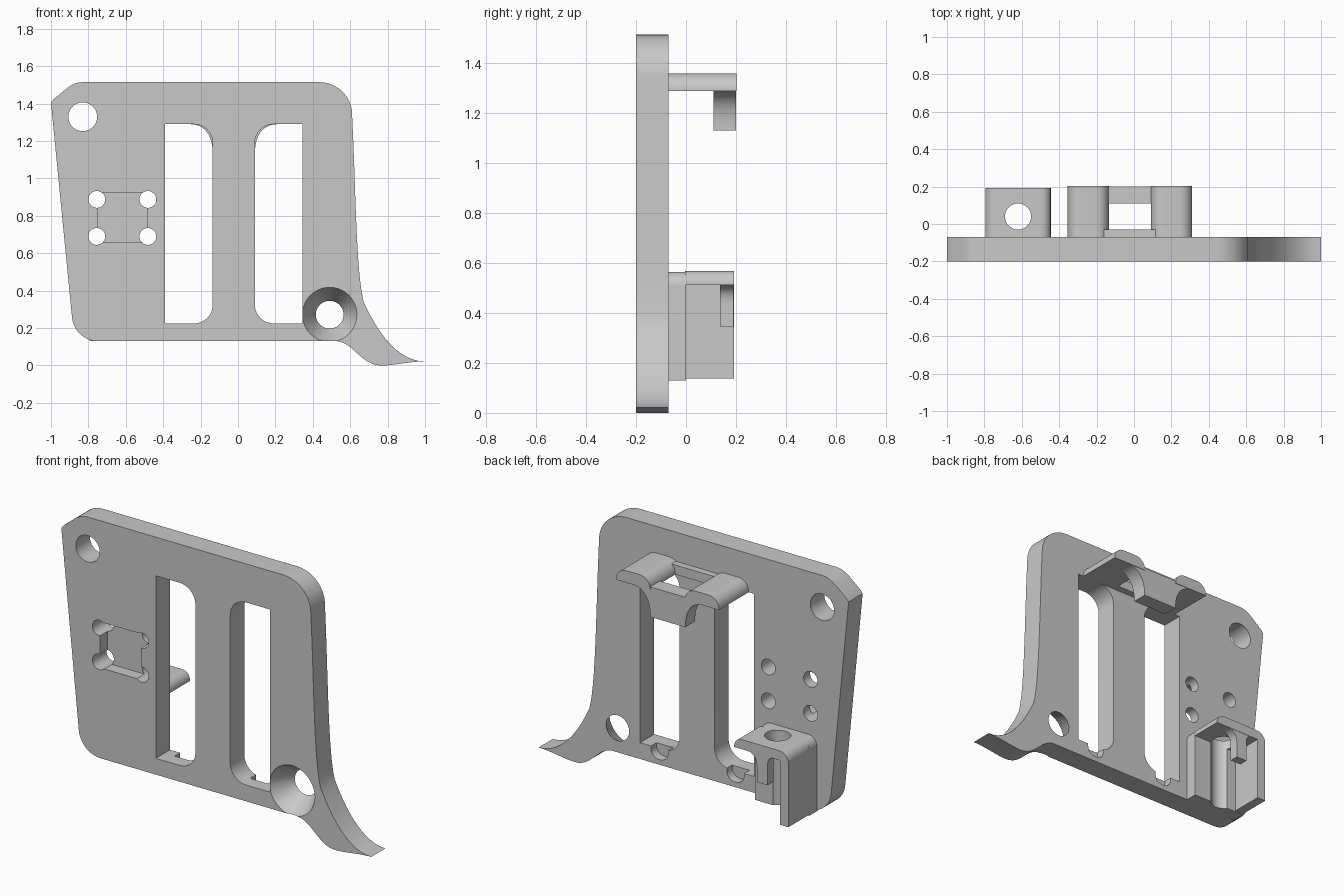
import bpy, bmesh, math
from mathutils import Vector
from mathutils.geometry import interpolate_bezier

if "Cube" in bpy.data.objects:
    bpy.data.objects.remove(bpy.data.objects["Cube"], do_unlink=True)

grey = bpy.data.materials.new("plain grey")
grey.use_nodes = True
grey.diffuse_color = (0.58, 0.58, 0.58, 1)
grey.node_tree.nodes["Principled BSDF"].inputs["Base Color"].default_value = grey.diffuse_color
parts = []


def rounded(corners, steps=10):
    """Polygon from (x, z, radius) corners, each replaced by an arc."""
    pts = []
    for i, (x, z, r) in enumerate(corners):
        p = Vector((x, z))
        if r == 0:
            pts.append(p)
            continue
        a = (Vector(corners[i - 1][:2]) - p).normalized()
        b = (Vector(corners[(i + 1) % len(corners)][:2]) - p).normalized()
        half = a.angle(b) / 2
        centre = p + (a + b).normalized() * (r / math.sin(half))
        start = (p + a * (r / math.tan(half)) - centre).normalized()
        end = (p + b * (r / math.tan(half)) - centre).normalized()
        for k in range(steps + 1):
            pts.append(centre + start.slerp(end, k / steps) * r)
    return pts


def rect(x0, x1, z0, z1, bl=0, br=0, tr=0, tl=0):
    return rounded([(x0, z0, bl), (x1, z0, br), (x1, z1, tr), (x0, z1, tl)])


def curve(a, ha, hb, b, n=14):
    return [Vector(p[:2]) for p in interpolate_bezier(*[Vector((*q, 0)) for q in (a, ha, hb, b)], n)]


def prism(name, pts, y0, y1):
    """Solid with an x-z profile running from y0 to y1."""
    bm = bmesh.new()
    near, far = [[bm.verts.new((p[0], y, p[1])) for p in pts] for y in (y0, y1)]
    bm.faces.new(near)
    bm.faces.new(far[::-1])
    for i in range(len(pts)):
        bm.faces.new((near[i], near[i - 1], far[i - 1], far[i]))
    bmesh.ops.recalc_face_normals(bm, faces=bm.faces)
    return finish(name, bm)


def cone(name, centre, r0, r1, depth, axis="Y"):
    """Cylinder or cone; r0 is at the low end of the axis."""
    bm = bmesh.new()
    bmesh.ops.create_cone(bm, cap_ends=True, segments=40, radius1=r0, radius2=r1, depth=depth)
    if axis == "Y":
        for v in bm.verts:
            v.co = Vector((v.co.x, v.co.z, -v.co.y))
    bmesh.ops.translate(bm, vec=centre, verts=bm.verts)
    return finish(name, bm)


def finish(name, bm):
    mesh = bpy.data.meshes.new(name)
    bm.to_mesh(mesh)
    bm.free()
    mesh.materials.append(grey)
    ob = bpy.data.objects.new(name, mesh)
    bpy.context.collection.objects.link(ob)
    parts.append(ob)
    return ob


def cut(ob, cutters):
    """Subtract cutters and bake the result."""
    for c in cutters:
        c.hide_render = True
        m = ob.modifiers.new("cut", "BOOLEAN")
        m.operation, m.solver, m.object = "DIFFERENCE", "EXACT", c
    bpy.context.view_layer.update()
    baked = bpy.data.meshes.new_from_object(ob.evaluated_get(bpy.context.evaluated_depsgraph_get()))
    ob.modifiers.clear()
    ob.data = baked
    for c in cutters:
        parts.remove(c)
        bpy.data.objects.remove(c, do_unlink=True)


FRONT, BACK = -0.2, -0.07
MID_L, MID_R = -0.135, 0.09

# Main plate with curved tail
outline = rounded([(-1.0, 1.405, 0), (-0.875, 0.13, 0.14), (0.5, 0.13, 0)])
outline += curve((0.53, 0.13), (0.62, 0.12), (0.66, 0.0), (0.765, 0.0))
outline += curve((0.765, 0.0), (0.84, 0.0), (0.9, 0.02), (1.0, 0.022))[1:]
outline += curve((1.0, 0.022), (0.85, 0.02), (0.74, 0.19), (0.672, 0.34))[1:]
outline += curve((0.672, 0.34), (0.63, 0.5), (0.63, 0.95), (0.61, 1.34))[1:]
outline += curve((0.61, 1.34), (0.61, 1.44), (0.53, 1.515), (0.43, 1.515))[1:]
outline += curve((-0.83, 1.515), (-0.89, 1.515), (-0.92, 1.475), (-0.985, 1.425), 8)
plate = prism("main_plate", outline, FRONT, BACK)

cutters = [
    prism("slot_right", rect(-0.39, MID_L, 0.225, 1.29, br=0.1, tr=0.1), -0.4, 0.1),
    prism("slot_left", rect(MID_R, 0.345, 0.225, 1.29, bl=0.1, tl=0.1), -0.4, 0.1),
    cone("corner_hole", (-0.83, -0.13, 1.33), 0.077, 0.077, 0.4),
    cone("countersink", (0.49, -0.135, 0.272), 0.147, 0.073, 0.134),
    prism("pocket", rect(-0.75, -0.485, 0.657, 0.925), -0.3, -0.13),
]
for x in (-0.755, -0.482):
    for z in (0.69, 0.888):
        cutters.append(cone("pin_hole", (x, -0.13, z), 0.045, 0.045, 0.4))
# Hook notches behind the lower slot ends
for x in (-0.27, 0.22):
    cutters.append(prism("notch", rect(x - 0.055, x + 0.055, 0.16, 0.26, 0.05, 0.05), -0.12, 0.0))
cut(plate, cutters)

# Upper bracket: two rounded humps joined by a rib and a lipped bar
for side, x0, x1 in (("right", -0.355, MID_L), ("left", MID_R, 0.31)):
    prism("bracket_hump_" + side, rect(x0, x1, 1.29, 1.36, tr=0.066, tl=0.066), BACK - 0.01, 0.203)
prism("bracket_rib", rect(-0.175, 0.135, 1.29, 1.345), BACK - 0.01, -0.03)
lip = [Vector((MID_L - 0.12, 1.305))]
lip += curve((MID_L - 0.12, 1.29), (MID_L - 0.05, 1.29), (MID_L, 1.24), (MID_L, 1.13))
lip += [Vector((MID_L + MID_R - p.x, p.y)) for p in reversed(lip)]
prism("bracket_lip", lip, 0.11, 0.2)

# Lower clip: back wall, roof with hole, side wall and retaining lip
X0, X1 = -0.795, -0.445
back_wall = prism("clip_back_wall", rect(X0, X1, 0.13, 0.565, tr=0.055, tl=0.055), BACK - 0.01, 0.0)
shell = rounded([(X0, 0.137, 0), (X0 + 0.055, 0.137, 0), (X0 + 0.055, 0.512, 0),
                 (X1, 0.512, 0), (X1, 0.568, 0.05), (X0, 0.568, 0.06)])
clip = prism("clip_shell", shell, -0.005, 0.192)
for ob in (back_wall, clip):
    cut(ob, [cone("screw_hole", (-0.62, 0.04, 0.35), 0.07, 0.07, 0.6, axis="Z")])
prong = [Vector((-0.66, 0.345)), Vector((-0.59, 0.345))]
prong += curve((-0.59, 0.44), (-0.59, 0.49), (-0.56, 0.512), (-0.52, 0.512), 8)
prong += [Vector((-0.52, 0.52)), Vector((-0.70, 0.52))]
prong += curve((-0.70, 0.512), (-0.68, 0.512), (-0.66, 0.5), (-0.66, 0.47), 8)
prism("clip_lip", prong, 0.137, 0.19)

# Smooth the curved walls, keep the edges sharp
bpy.ops.object.select_all(action="DESELECT")
for ob in parts:
    ob.select_set(True)
bpy.context.view_layer.objects.active = plate
bpy.ops.object.shade_smooth_by_angle(angle=math.radians(30))
